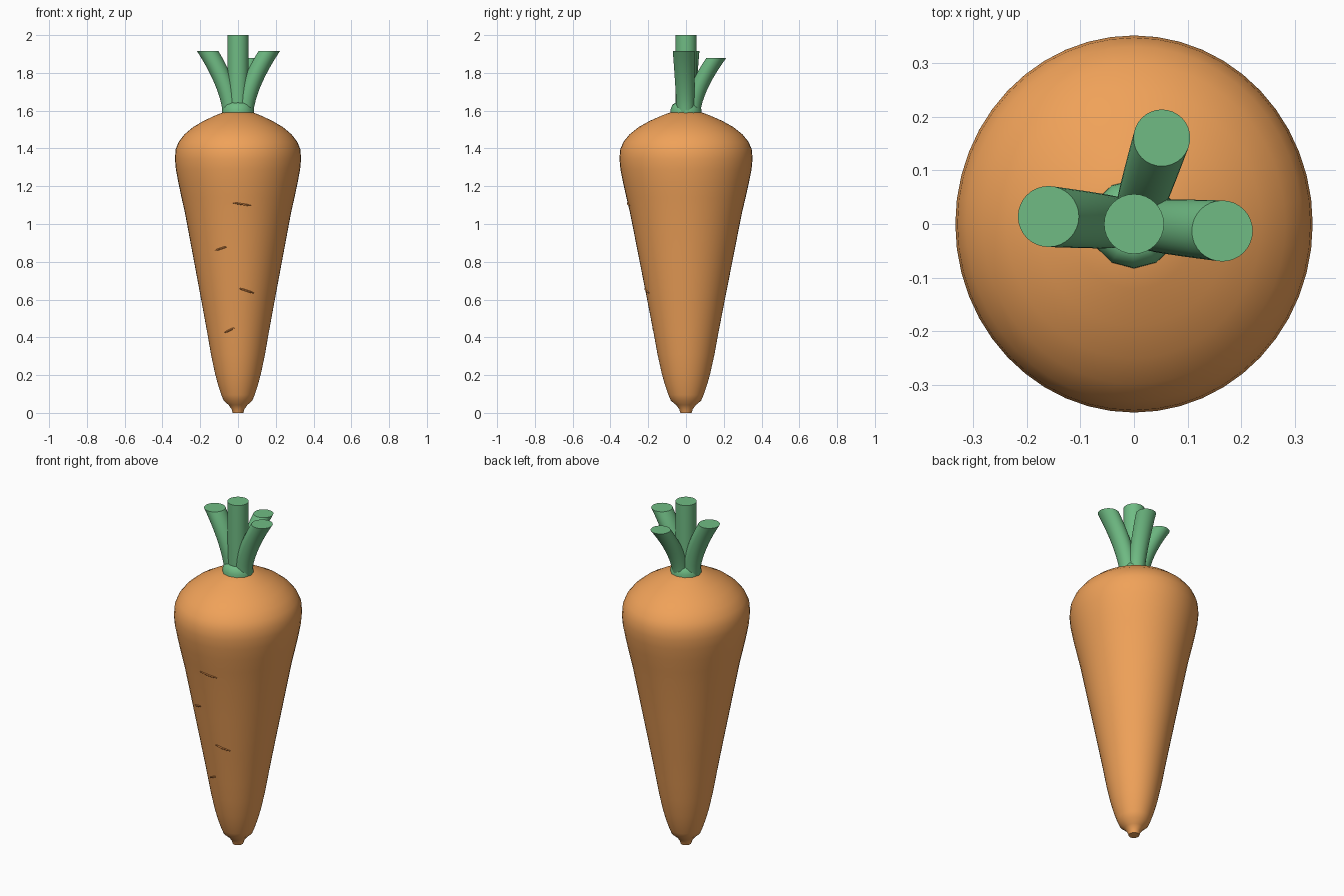
import bpy, bmesh, math

if "Cube" in bpy.data.objects:
    bpy.data.objects.remove(bpy.data.objects["Cube"])

SQUASH = 1.055  # root is slightly deeper than wide


def material(name, rgb):
    m = bpy.data.materials.new(name)
    m.diffuse_color = (*rgb, 1)
    m.use_nodes = True
    m.node_tree.nodes["Principled BSDF"].inputs["Base Color"].default_value = m.diffuse_color
    return m


orange = material("orange", (0.87, 0.36, 0.10))
brown = material("crease_brown", (0.48, 0.17, 0.04))
green = material("leaf_green", (0.16, 0.50, 0.23))


def loft(name, rings, sides, mat, angle=40):
    """Stack of horizontal rings (x, y, z, rx, ry), capped at both ends."""
    bm = bmesh.new()
    loops = []
    for x, y, z, rx, ry in rings:
        loops.append([bm.verts.new((x + rx * math.sin(2 * math.pi * i / sides),
                                    y - ry * math.cos(2 * math.pi * i / sides), z))
                      for i in range(sides)])
    for a, b in zip(loops, loops[1:]):
        for i in range(sides):
            j = (i + 1) % sides
            bm.faces.new((a[i], a[j], b[j], b[i]))
    bm.faces.new(loops[0][::-1])
    bm.faces.new(loops[-1])
    me = bpy.data.meshes.new(name)
    bm.to_mesh(me)
    bm.free()
    me.materials.append(mat)
    ob = bpy.data.objects.new(name, me)
    bpy.context.collection.objects.link(ob)
    bpy.ops.object.select_all(action='DESELECT')
    ob.select_set(True)
    bpy.context.view_layer.objects.active = ob
    bpy.ops.object.shade_smooth_by_angle(angle=math.radians(angle))
    return ob


# Root: lathe-like profile of (radius, height)
profile = [(0.028, 0.0), (0.034, 0.02), (0.05, 0.042), (0.076, 0.065), (0.088, 0.095),
           (0.106, 0.15), (0.122, 0.21), (0.143, 0.31), (0.162, 0.42), (0.195, 0.60),
           (0.238, 0.83), (0.281, 1.06), (0.299, 1.14), (0.316, 1.22), (0.329, 1.29),
           (0.334, 1.345), (0.330, 1.395), (0.314, 1.435), (0.283, 1.475),
           (0.238, 1.513), (0.18, 1.547), (0.115, 1.577), (0.06, 1.597)]
loft("root", [(0, 0, z, r, r * SQUASH) for r, z in profile], 48, orange, 60)


def root_radius(z):
    for (r0, z0), (r1, z1) in zip(profile, profile[1:]):
        if z0 <= z <= z1:
            return r0 + (r1 - r0) * (z - z0) / (z1 - z0)


# Skin creases hugging the front of the root
marks = [(-0.03, 1.113, 0.07, 1.097), (-0.12, 0.860, -0.06, 0.880),
         (0.005, 0.660, 0.085, 0.634), (-0.07, 0.425, -0.02, 0.450)]
for n, (x0, z0, x1, z1) in enumerate(marks):
    cu = bpy.data.curves.new("crease", 'CURVE')
    cu.dimensions = '3D'
    cu.bevel_depth = 0.005
    cu.bevel_resolution = 1
    sp = cu.splines.new('POLY')
    sp.points.add(5)
    for i, p in enumerate(sp.points):
        t = i / 5
        x, z = x0 + (x1 - x0) * t, z0 + (z1 - z0) * t
        p.co = (x, -SQUASH * math.sqrt(root_radius(z) ** 2 - x * x), z, 1)
        p.radius = 1 if 0 < i < 5 else 0.4
    cu.materials.append(brown)
    bpy.context.collection.objects.link(bpy.data.objects.new(f"crease_{n + 1}", cu))

# Collar under the stalks
loft("collar", [(0, 0, 1.575, 0.084, 0.084), (0, 0, 1.605, 0.084, 0.082),
                (0, 0, 1.632, 0.072, 0.072), (0, 0, 1.642, 0.055, 0.055)], 12, green)

# Stalks: upright centre one and three that curve outward, cut level on top
loft("centre_stalk", [(0, 0, 1.59, 0.054, 0.054), (0, 0, 2.0, 0.056, 0.056)], 32, green)


def stalk(name, x, y, top, radius):
    rings = []
    reach = math.hypot(x, y)
    for i in range(11):
        t = i / 10
        f = (0.035 + (reach - 0.035) * t ** 1.6) / reach
        r = radius - 0.01 * (1 - t)
        rings.append((x * f, y * f, 1.59 + (top - 1.59) * t, r, r))
    loft(name, rings, 32, green)


stalk("left_stalk", -0.160, 0.014, 1.915, 0.057)
stalk("right_stalk", 0.165, -0.013, 1.915, 0.057)
stalk("back_stalk", 0.052, 0.161, 1.88, 0.053)
